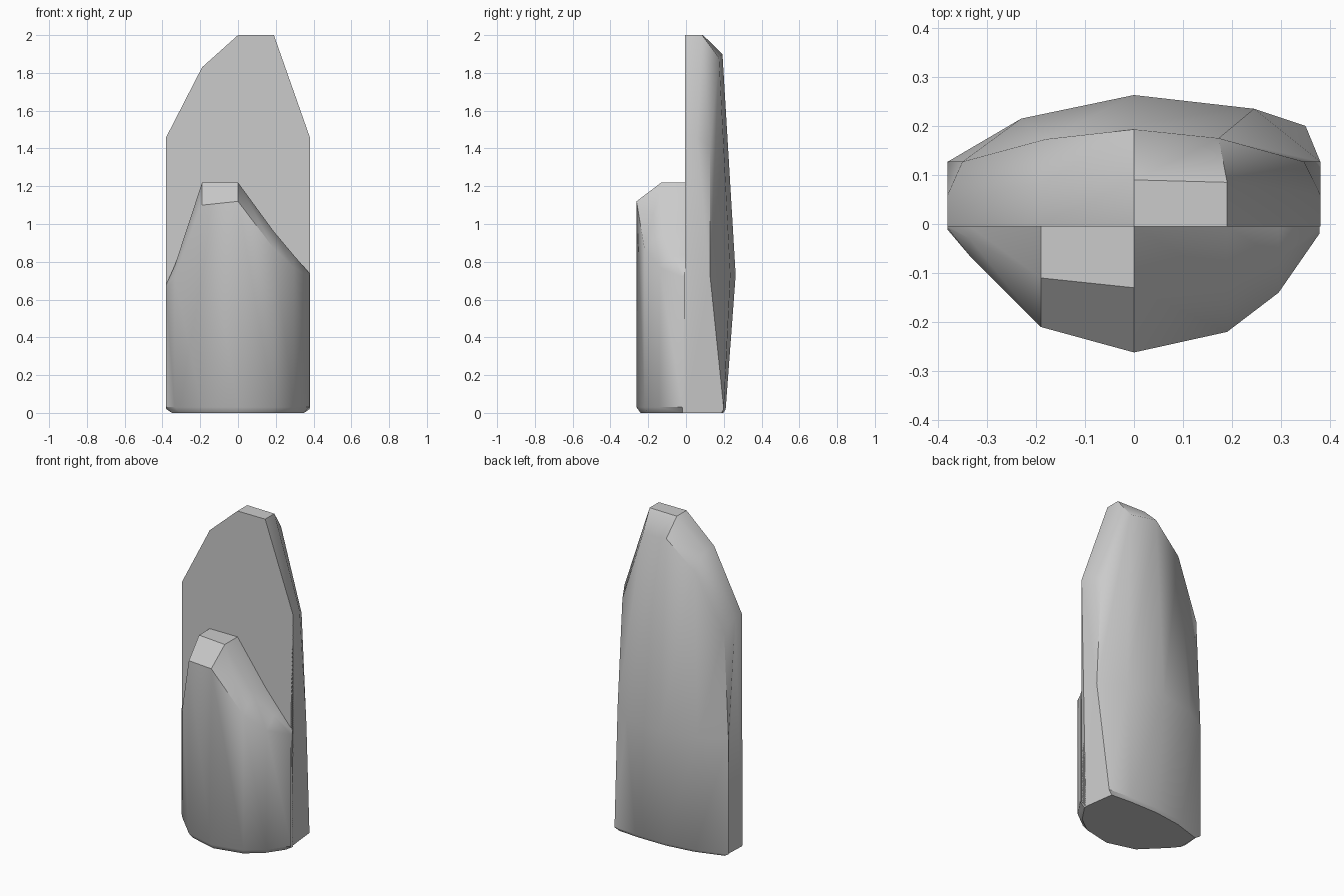
import bpy, bmesh, math

if "Cube" in bpy.data.objects:
    bpy.data.objects.remove(bpy.data.objects["Cube"])


def loft(name, columns, angle=38):
    """Bridge closed upright profiles side by side and cap both ends."""
    bm = bmesh.new()
    loops = [[bm.verts.new(p) for p in col] for col in columns]
    for a, b in zip(loops, loops[1:]):
        n = len(a)
        for i in range(n):
            j = (i + 1) % n
            bm.faces.new((a[i], a[j], b[j], b[i]))
    bm.faces.new(loops[0])
    bm.faces.new(loops[-1][::-1])
    bmesh.ops.remove_doubles(bm, verts=bm.verts, dist=0.0005)
    bmesh.ops.recalc_face_normals(bm, faces=bm.faces)
    mesh = bpy.data.meshes.new(name)
    bm.to_mesh(mesh)
    bm.free()
    ob = bpy.data.objects.new(name, mesh)
    bpy.context.collection.objects.link(ob)
    bpy.ops.object.select_all(action='DESELECT')
    bpy.context.view_layer.objects.active = ob
    ob.select_set(True)
    bpy.ops.object.shade_smooth_by_angle(angle=math.radians(angle))
    return ob


SPLIT = -0.005  # flat plane where the two shards meet

# Tall rear shard: x, top z, shelf y, rim (x, y, z), belly (x, y), foot (x, y)
tall = [
    (-.38, 1.46, .06, (-.35, .127, 1.40), (-.38, .127), (-.38, .127)),
    (-.19, 1.83, .08, (-.18, .173, 1.74), (-.23, .215), (-.19, .185)),
    (0.00, 2.00, .09, (0.00, .193, 1.90), (0.00, .263), (0.00, .21)),
    (0.19, 2.00, .085, (.173, .175, 1.88), (.245, .235), (.20, .21)),
    (0.38, 1.46, .06, (.347, .127, 1.41), (.38, .127), (.35, .20)),
]
columns = []
for x, top, shelf, rim, belly, foot in tall:
    columns.append([
        (x * .92, SPLIT, 0), (x, SPLIT, .02), (x, SPLIT, top), (x, shelf, top),
        rim, (*belly, .73), (*foot, .02), (foot[0] * .92, foot[1] * .94, 0)])
loft("tall_rear_shard", columns)

# Short front shard: x, top z, shelf y, face y, face top z
short = [
    (-.38, .68, -.008, -.012, .64),
    (-.335, .78, -.03, -.065, .72),
    (-.19, 1.22, -.11, -.21, 1.10),
    (0.00, 1.22, -.13, -.262, 1.12),
    (0.19, .96, -.12, -.22, .87),
    (0.295, .835, -.07, -.14, .77),
    (0.378, .74, -.01, -.02, .72),
]
columns = []
for x, top, shelf, face, rim in short:
    columns.append([
        (x * .92, SPLIT, 0), (x, SPLIT, .02), (x, SPLIT, top), (x, shelf, top),
        (x, face, rim), (x, face, .03), (x * .92, face * .92, 0)])
loft("short_front_shard", columns)
